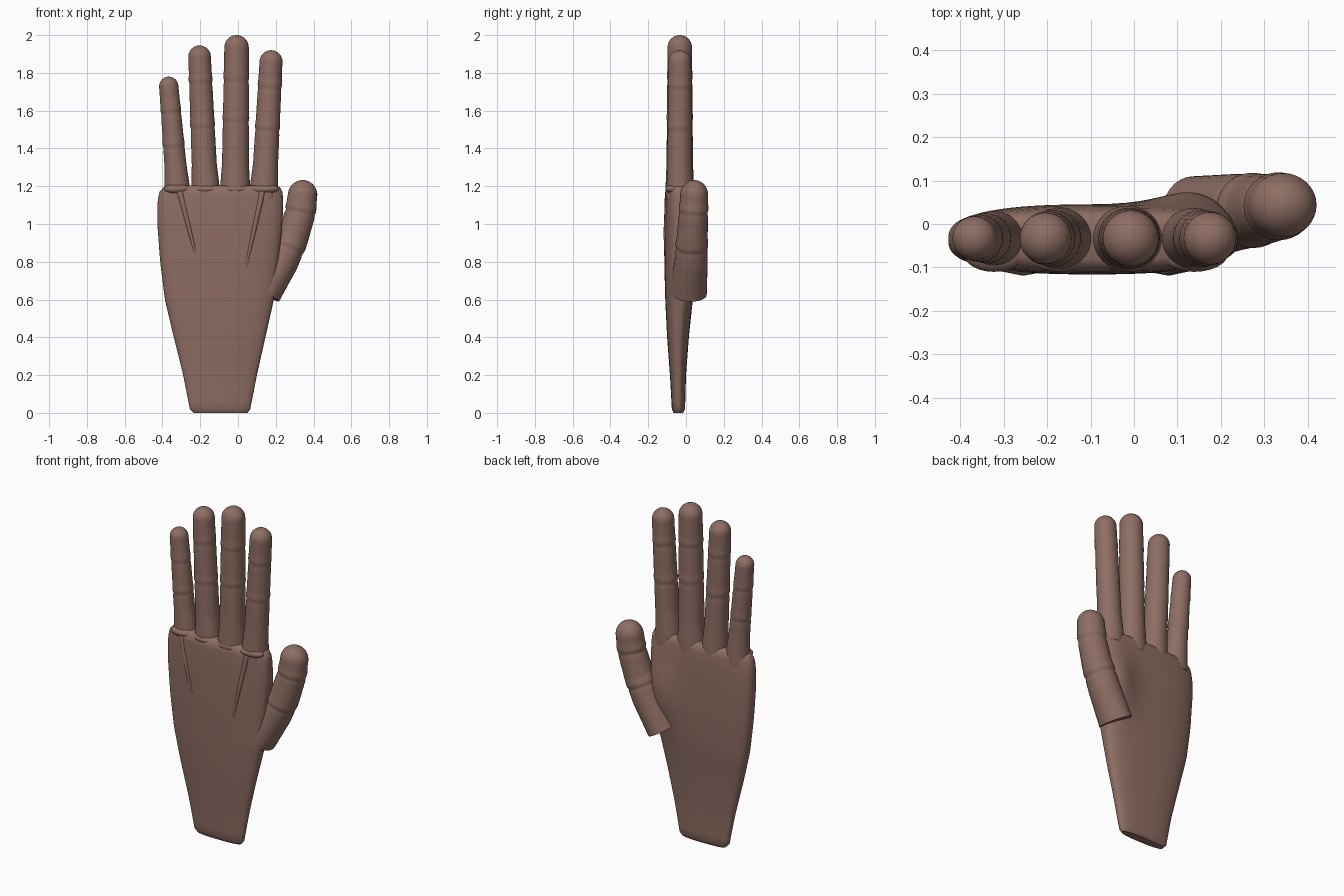
import bpy, bmesh, math
from mathutils import Vector

cube = bpy.data.objects.get("Cube")
if cube:
    bpy.data.objects.remove(cube)

skin = bpy.data.materials.new("brown skin")
skin.use_nodes = True
skin.diffuse_color = (0.27, 0.155, 0.125, 1)
bsdf = skin.node_tree.nodes["Principled BSDF"]
bsdf.inputs["Base Color"].default_value = skin.diffuse_color
bsdf.inputs["Roughness"].default_value = 0.7


def loft(name, rings):
    """Skin a list of closed rings and cap both ends."""
    bm = bmesh.new()
    rows = [[bm.verts.new(p) for p in ring] for ring in rings]
    n = len(rows[0])
    for a, b in zip(rows, rows[1:]):
        for i in range(n):
            j = (i + 1) % n
            bm.faces.new((a[i], a[j], b[j], b[i]))
    bm.faces.new(rows[0][::-1])
    bm.faces.new(rows[-1])
    bmesh.ops.recalc_face_normals(bm, faces=bm.faces)
    mesh = bpy.data.meshes.new(name)
    bm.to_mesh(mesh)
    bm.free()
    obj = bpy.data.objects.new(name, mesh)
    bpy.context.collection.objects.link(obj)
    mesh.materials.append(skin)
    bpy.ops.object.select_all(action='DESELECT')
    obj.select_set(True)
    bpy.context.view_layer.objects.active = obj
    bpy.ops.object.shade_smooth_by_angle(angle=math.radians(45))
    return obj


def sample(table, t):
    """Linear lookup in rows whose first entry is the key."""
    for a, b in zip(table, table[1:]):
        if t <= b[0]:
            f = max(0, (t - a[0]) / (b[0] - a[0]))
            return [p + (q - p) * f for p, q in zip(a[1:], b[1:])]
    return table[-1][1:]


def spow(v, e):
    return math.copysign(abs(v) ** e, v)


# Palm and wrist: height, left edge, right edge, front, back
palm = [
    (0.0, -0.235, 0.05, -0.065, -0.015), (0.02, -0.255, 0.065, -0.075, -0.005),
    (0.2, -0.29, 0.10, -0.085, 0.0), (0.4, -0.34, 0.145, -0.10, 0.015),
    (0.6, -0.387, 0.19, -0.11, 0.036), (0.8, -0.412, 0.215, -0.115, 0.045),
    (1.0, -0.427, 0.235, -0.116, 0.045), (1.12, -0.427, 0.24, -0.114, 0.042),
    (1.17, -0.415, 0.235, -0.11, 0.036), (1.195, -0.395, 0.222, -0.098, 0.025),
    (1.205, -0.37, 0.2, -0.08, 0.01)]


def palm_ring(z, count=72):
    x0, x1, y0, y1 = sample(palm, z)
    cx, cy = (x0 + x1) / 2, (y0 + y1) / 2
    ring = []
    for i in range(count):
        a = math.tau * i / count
        x = cx + (x1 - x0) / 2 * spow(math.cos(a), 0.8)
        y = cy + (y1 - y0) / 2 * spow(math.sin(a), 0.72)
        # Swelling of the palm toward the thumb
        if math.sin(a) > 0:
            swell = math.exp(-((x - 0.17) / 0.12) ** 2 - ((z - 0.87) / 0.2) ** 2)
            y += 0.055 * swell * math.sin(a) ** 0.5
        ring.append((x, y, z))
    return ring


heights = [0, 0.01, 0.02] + [0.06 + 0.04 * k for k in range(28)]
heights += [1.16, 1.17, 1.185, 1.195, 1.205]
loft("palm", [palm_ring(z) for z in heights])


def digit(name, path, joints, dome=1.0, segments=32, steps=60):
    """Round digit along (x, y, z, radius, depth) points, creased at joints."""
    pts = [Vector(p[:3]) for p in path]
    keys = [0]
    for a, b in zip(pts, pts[1:]):
        keys.append(keys[-1] + (b - a).length)
    table = [(k, *p) for k, p in zip(keys, path)]
    total, tip = keys[-1], path[-1][3] * dome
    stations = [((total - tip) * i / steps, 1) for i in range(steps)]
    for i in range(11):
        a = math.pi / 2 * min(i / 10, 0.985)
        stations.append((total - tip + tip * math.sin(a), math.cos(a)))
    rings = []
    for s, scale in stations:
        x, y, z, r, d = sample(table, s)
        before = Vector(sample(table, max(0, s - 0.06))[:3])
        after = Vector(sample(table, min(total, s + 0.06))[:3])
        axis = (after - before).normalized()
        side = Vector((axis.z, 0, -axis.x)).normalized()
        front = axis.cross(side)
        for j in joints:
            u = (s / total - j) * total
            scale *= 1 + 0.035 * math.exp(-((u - 0.025) / 0.02) ** 2) \
                - 0.045 * math.exp(-(u / 0.009) ** 2)
        rings.append([Vector((x, y, z)) + scale * (
            side * r * math.cos(math.tau * i / segments)
            + front * d * math.sin(math.tau * i / segments))
            for i in range(segments)])
    return loft(name, rings)


# Fingers: base x, tip x, tip z, base radius, tip radius, joint fractions
fingers = {
    "little_finger": (-0.322, -0.371, 1.78, 0.062, 0.05, (0.42, 0.7)),
    "ring_finger": (-0.172, -0.206, 1.945, 0.07, 0.059, (0.46, 0.75)),
    "middle_finger": (-0.015, -0.007, 2.0, 0.075, 0.064, (0.47, 0.72)),
    "index_finger": (0.138, 0.178, 1.92, 0.07, 0.06, (0.46, 0.74))}
for name, (x0, x1, top, r0, r1, joints) in fingers.items():
    y = -0.033
    xm = x0 + (x1 - x0) * 0.2
    digit(name, [(x0, y, 1.13, r0 + 0.01, r0), (x0, y, 1.2, r0 + 0.004, r0),
                 (xm, y, 1.32, r0 - 0.004, r0 - 0.005),
                 (x1, y, top, r1, r1)], joints)
    # Knuckle pad at the root of each finger
    bpy.ops.mesh.primitive_uv_sphere_add(segments=24, ring_count=12,
                                         location=(x0, -0.068, 1.185))
    pad = bpy.context.object
    pad.name = name + "_knuckle"
    pad.scale = (r0 * 1.12, 0.042, 0.028)
    pad.data.materials.append(skin)
    bpy.ops.object.shade_smooth()

# Thumb with a cut-off oval root
digit("thumb", [(0.14, 0.012, 0.632, 0.088, 0.098), (0.232, 0.027, 0.8, 0.088, 0.088),
                (0.29, 0.033, 0.93, 0.084, 0.082), (0.33, 0.04, 1.06, 0.08, 0.076),
                (0.352, 0.046, 1.232, 0.076, 0.072)], (0.42, 0.73))

# Tendons on the back of the hand
tendons = {
    "little_tendon": (-0.31, -0.2, 0.75), "ring_tendon": (-0.17, -0.12, 0.7),
    "middle_tendon": (-0.015, -0.04, 0.7), "index_tendon": (0.13, 0.03, 0.72)}
for name, (x0, x1, low) in tendons.items():
    strong = name in ("little_tendon", "index_tendon")
    h = 0.013 if strong else 0.008
    digit(name, [(x1, -0.105, low, 0.006, 0.004),
                 ((x0 + x1) / 2, -0.106, (low + 1.17) / 2, 0.011, h),
                 (x0, -0.092, 1.18, 0.018, h + 0.003)], (), segments=16, steps=20)
